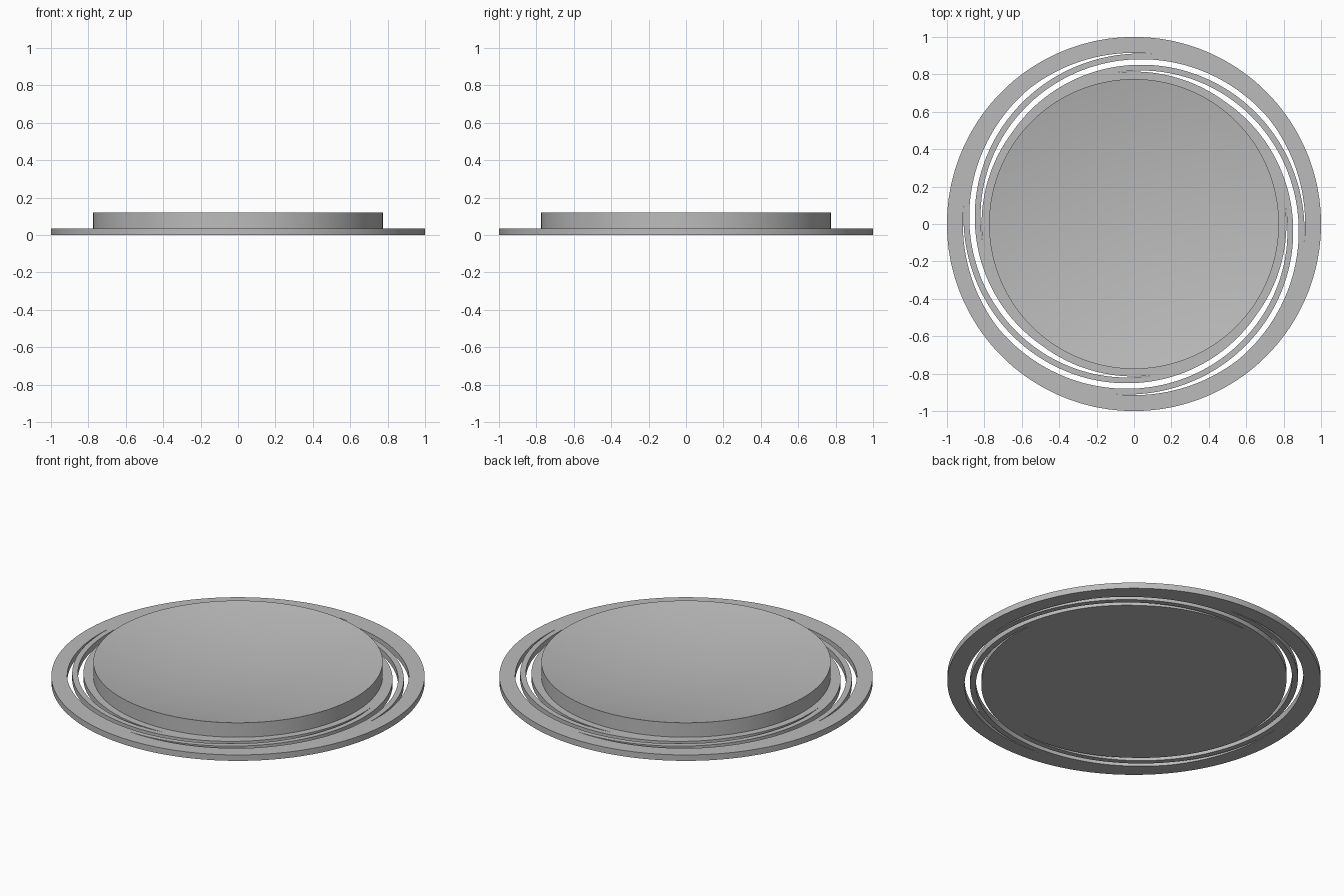
import bpy
import bmesh
from math import sin, cos, pi, radians

cube = bpy.data.objects.get("Cube")
if cube:
    bpy.data.objects.remove(cube, do_unlink=True)

THICK = 0.035                  # plate thickness
RING_IN, HUB_OUT = 0.915, 0.815
DISH_R, DISH_TOP, DISH_DEPTH = 0.775, 0.12, 0.08
ARM_W = 0.031                  # flexure arm width
SLOPE = 0.00067                # inward spiral per degree

grey = bpy.data.materials.new("plain grey")
grey.use_nodes = True
colour = (0.5, 0.5, 0.5, 1)
grey.diffuse_color = colour
grey.node_tree.nodes["Principled BSDF"].inputs["Base Color"].default_value = colour


def polar(r, deg):
    return (r * cos(radians(deg)), r * sin(radians(deg)))


def add_loop(curve, points):
    spline = curve.splines.new('POLY')
    spline.points.add(len(points) - 1)
    for p, (x, y) in zip(spline.points, points):
        p.co = (x, y, 0, 1)
    spline.use_cyclic_u = True


def smooth(obj):
    bpy.ops.object.select_all(action='DESELECT')
    obj.select_set(True)
    bpy.context.view_layer.objects.active = obj
    bpy.ops.object.shade_smooth_by_angle(angle=radians(30))


def slot_outline(start):
    """Spiral gap between one arm's outer edge and the next arm's inner edge."""
    inner_leave = 90 - ARM_W / SLOPE          # where the next arm leaves the ring
    end = inner_leave + (RING_IN - HUB_OUT) / SLOPE
    steps = 96
    angles = [end * i / steps for i in range(steps + 1)]
    outer = [polar(min(RING_IN, RING_IN - SLOPE * (a - inner_leave)), start + a)
             for a in angles]
    inner = [polar(max(HUB_OUT, RING_IN - SLOPE * a), start + a) for a in angles]
    return outer[:-1] + inner[:0:-1]


# Flat plate: outer ring, spiral arms and hub base, cut by four slots
curve = bpy.data.curves.new("spring_plate", 'CURVE')
curve.dimensions = '2D'
curve.fill_mode = 'BOTH'
curve.extrude = THICK / 2
add_loop(curve, [polar(1, 360 * i / 180) for i in range(180)])
for k in range(4):
    add_loop(curve, slot_outline(90 * k - 6))
source = bpy.data.objects.new("plate_outline", curve)
bpy.context.collection.objects.link(source)
bpy.context.view_layer.update()
mesh = bpy.data.meshes.new_from_object(
    source.evaluated_get(bpy.context.evaluated_depsgraph_get()))
bpy.data.objects.remove(source, do_unlink=True)
bm = bmesh.new()
bm.from_mesh(mesh)
bmesh.ops.remove_doubles(bm, verts=bm.verts, dist=0.00001)
bmesh.ops.translate(bm, verts=bm.verts, vec=(0, 0, THICK / 2))
bmesh.ops.recalc_face_normals(bm, faces=bm.faces)
bm.to_mesh(mesh)
bm.free()
mesh.materials.clear()
mesh.materials.append(grey)
plate = bpy.data.objects.new("spring_plate", mesh)
bpy.context.collection.objects.link(plate)
smooth(plate)

# Raised disc with a shallow hollow top, turned from a profile
bm = bmesh.new()
rings = 16
profile = [(DISH_R, THICK)]
for i in range(rings + 1):
    t = 1 - i / rings
    profile.append((DISH_R * t, DISH_TOP - DISH_DEPTH * (1 - t * t)))
verts = [bm.verts.new((r, 0, z)) for r, z in profile]
edges = [bm.edges.new(pair) for pair in zip(verts, verts[1:])]
bmesh.ops.spin(bm, geom=verts + edges, cent=(0, 0, 0), axis=(0, 0, 1),
               angle=2 * pi, steps=144, use_merge=True)
bmesh.ops.remove_doubles(bm, verts=bm.verts, dist=0.00001)
bmesh.ops.recalc_face_normals(bm, faces=bm.faces)
# Face the hollow upwards
if sum(f.normal.z for f in bm.faces) < 0:
    bmesh.ops.reverse_faces(bm, faces=bm.faces)
mesh = bpy.data.meshes.new("dished_disc")
bm.to_mesh(mesh)
bm.free()
mesh.materials.append(grey)
disc = bpy.data.objects.new("dished_disc", mesh)
bpy.context.collection.objects.link(disc)
smooth(disc)
